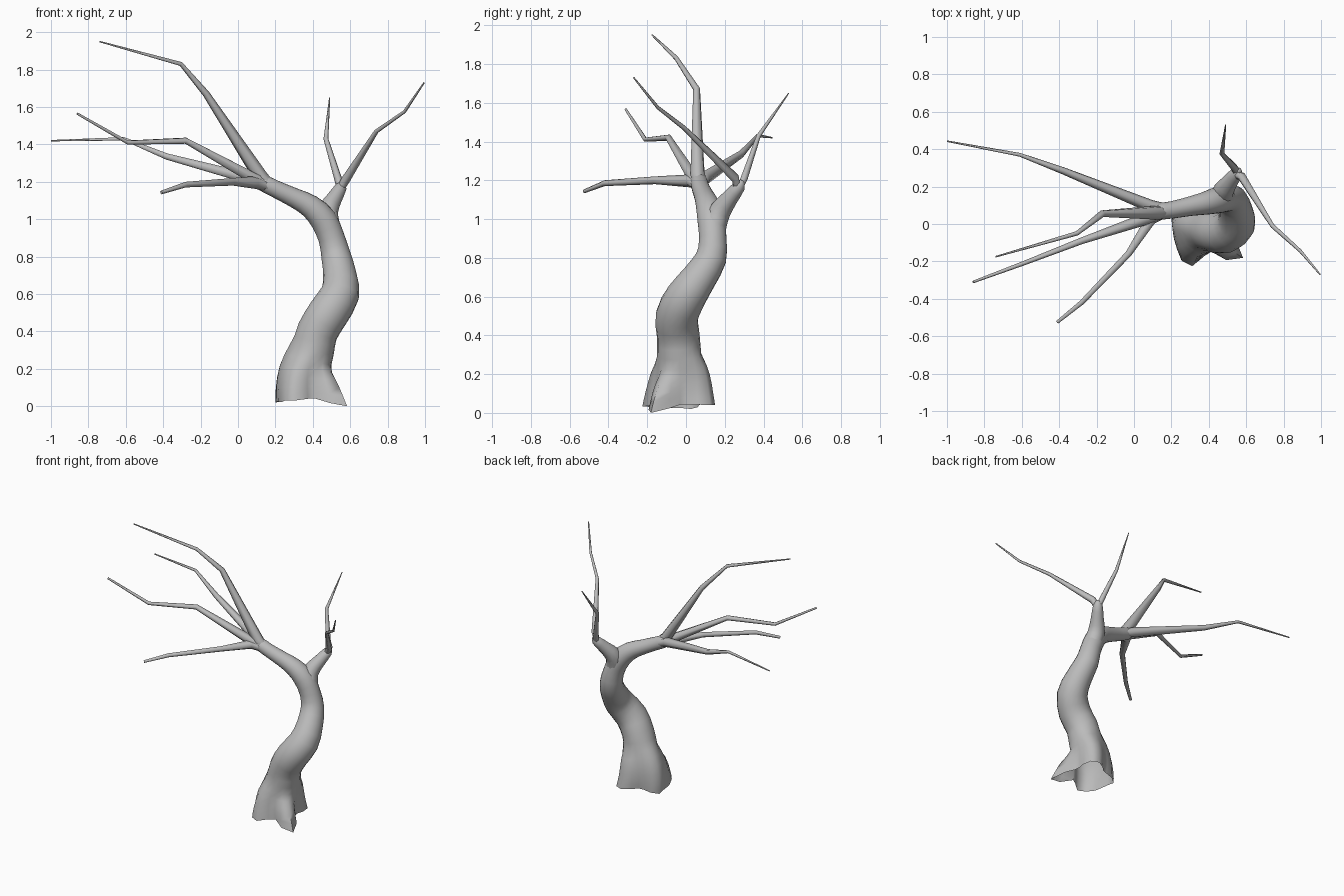
import bpy, bmesh, math
from mathutils import Vector

if "Cube" in bpy.data.objects:
    bpy.data.objects.remove(bpy.data.objects["Cube"])

bark = bpy.data.materials.new("grey bark")
bark.diffuse_color = (0.5, 0.5, 0.5, 1)
bark.use_nodes = True
bark.node_tree.nodes["Principled BSDF"].inputs["Base Color"].default_value = bark.diffuse_color


def smooth_path(pts, steps):
    """Catmull-Rom through (x, y, z, radius) points."""
    p = [Vector(q) for q in pts]
    p = [2 * p[0] - p[1]] + p + [2 * p[-1] - p[-2]]
    out = []
    for i in range(1, len(p) - 2):
        a, b, c, d = p[i - 1:i + 3]
        for s in range(steps):
            t = s / steps
            out.append(0.5 * (2 * b + (c - a) * t + (2 * a - 5 * b + 4 * c - d) * t * t
                              + (3 * b - a - 3 * c + d) * t ** 3))
    return out + [p[-2]]


def tube(name, pts, sides, shape=None, open_start=False, angle=60):
    """Tapered tube along (x, y, z, radius) points; shape may push ring vertices."""
    cen = [Vector(q[:3]) for q in pts]
    n = len(cen)
    bm = bmesh.new()
    rings = []
    u = Vector((1, 0, 0))
    for i in range(n):
        t = (cen[min(i + 1, n - 1)] - cen[max(i - 1, 0)]).normalized()
        if i == 0 and shape:
            t = Vector((0, 0, 1))
        if i == 0 and abs(t.x) > 0.9:
            u = Vector((0, 1, 0))
        u = (u - t * u.dot(t)).normalized()
        v = t.cross(u)
        ring = []
        for k in range(sides):
            a = 2 * math.pi * k / sides
            co = cen[i] + (u * math.cos(a) + v * math.sin(a)) * pts[i][3]
            if shape:
                co = shape(co, a)
            ring.append(bm.verts.new(co))
        rings.append(ring)
    for r0, r1 in zip(rings, rings[1:]):
        for k in range(sides):
            j = (k + 1) % sides
            bm.faces.new((r0[k], r0[j], r1[j], r1[k]))
    bm.faces.new(rings[-1])
    if not open_start:
        bm.faces.new(rings[0][::-1])
    me = bpy.data.meshes.new(name)
    bm.to_mesh(me)
    bm.free()
    me.materials.append(bark)
    ob = bpy.data.objects.new(name, me)
    bpy.context.collection.objects.link(ob)
    bpy.ops.object.select_all(action='DESELECT')
    ob.select_set(True)
    bpy.context.view_layer.objects.active = ob
    bpy.ops.object.shade_smooth_by_angle(angle=math.radians(angle))
    return ob


# root lobes: direction in degrees, reach, height, sharpness, tip lift
LOBES = [(243, 0.11, 0.27, 10, 0.03), (210, 0.075, 0.3, 10, 0.02), (-38, 0.15, 0.2, 12, 0.0),
         (62, 0.09, 0.3, 7, 0.04), (165, 0.075, 0.36, 7, 0.02)]


def roots(co, a):
    if co.z > 0.4:
        return co
    push = dip = lift = 0
    for deg, reach, height, sharp, up in LOBES:
        c = max(0, math.cos(a - math.radians(deg))) ** sharp
        push = max(push, reach * c * max(0, 1 - co.z / height) ** 0.6)
        dip = max(dip, c)
        lift = max(lift, up * c)
    low = max(0, 1 - co.z / 0.12)
    co = co + Vector((math.cos(a), math.sin(a), 0)) * push
    # the rim arches up between the roots
    co.z += low * (0.045 * (1 - dip) + lift)
    return co


# trunk, sweeping over into the left limb
trunk = [(.375, -.03, 0, .108), (.37, -.03, .1, .115), (.375, -.03, .2, .118), (.4, -.035, .3, .114),
         (.425, -.04, .4, .11), (.485, -.047, .5, .11), (.545, 0, .6, .104), (.545, .07, .7, .09),
         (.525, .13, .8, .08), (.5, .138, .9, .071), (.455, .13, 1.0, .072), (.385, .112, 1.07, .062),
         (.3, .095, 1.115, .052), (.2, .075, 1.162, .046), (.12, .067, 1.2, .042), (.07, .07, 1.215, .015)]
tube("trunk", smooth_path(trunk, 2), 20, roots, open_start=True, angle=80)

# right limb
tube("right_limb", smooth_path([(.497, .138, .88, .055), (.482, .148, .97, .062), (.478, .175, 1.04, .057),
                                (.515, .228, 1.11, .043), (.55, .275, 1.17, .032),
                                (.56, .288, 1.2, .01)], 2), 12)

# branches, bent in straight stretches
BRANCHES = {
    "high_branch": [(.2, .072, 1.16, .024), (.125, .06, 1.22, .04), (-.17, .055, 1.67, .019),
                    (-.305, -.05, 1.83, .012), (-.74, -.175, 1.95, .004)],
    "back_branch": [(.2, .078, 1.165, .025), (.09, .095, 1.21, .034), (-.38, .285, 1.335, .019),
                    (-.61, .37, 1.43, .01), (-1, .443, 1.42, .004)],
    "middle_branch": [(.2, .072, 1.165, .025), (.09, .037, 1.215, .034), (-.28, -.09, 1.42, .018),
                      (-.59, -.21, 1.41, .012), (-.86, -.31, 1.565, .007)],
    "front_branch": [(.2, .072, 1.163, .025), (.09, .025, 1.197, .034), (-.03, -.16, 1.2, .02),
                     (-.28, -.42, 1.185, .015), (-.41, -.525, 1.143, .01)],
    "right_branch": [(.54, .265, 1.15, .02), (.575, .255, 1.21, .024), (.74, -.01, 1.47, .012),
                     (.89, -.145, 1.575, .009), (.995, -.27, 1.73, .004)],
    "upright_branch": [(.55, .27, 1.15, .02), (.537, .3, 1.21, .021), (.47, .375, 1.43, .013),
                       (.49, .53, 1.65, .003)],
}
for name, pts in BRANCHES.items():
    tube(name, pts, 6, angle=65)
